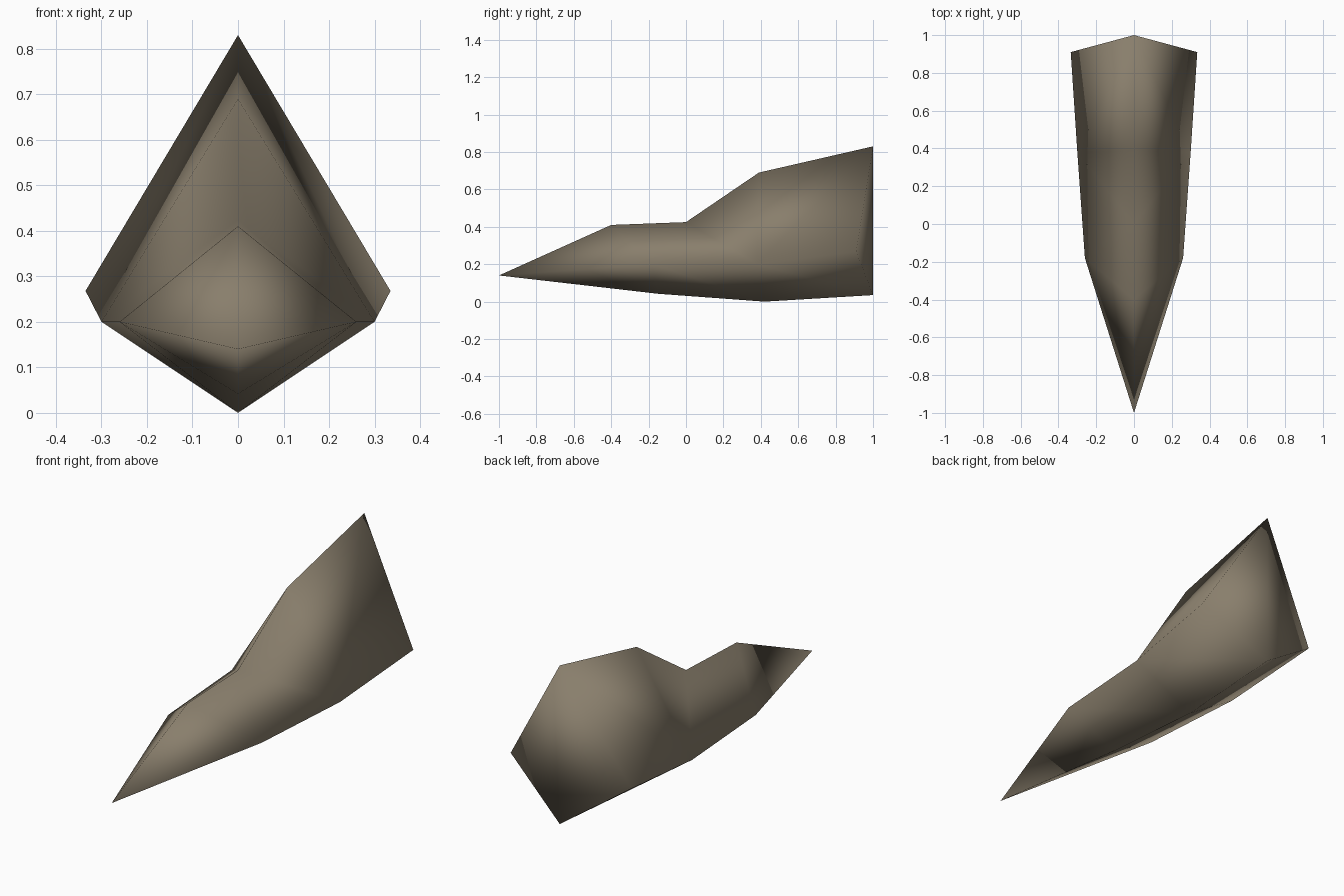
import bpy, bmesh

if "Cube" in bpy.data.objects:
    bpy.data.objects.remove(bpy.data.objects["Cube"])

# Centre-line profiles as (y, z), and right-hand corner points
nose = (0, -1.0, 0.14)
ridge = [(0, -0.40, 0.41), (0, 0.0, 0.425), (0, 0.39, 0.69), (0, 1.0, 0.83)]
keel = [(0, -0.15, 0.042), (0, 0.42, 0.003), (0, 1.0, 0.035)]
corners = [(0.26, -0.18, 0.20), (0.30, 0.38, 0.20), (0.335, 0.91, 0.268)]

bm = bmesh.new()
n = bm.verts.new(nose)
r = [bm.verts.new(p) for p in ridge]
k = [bm.verts.new(p) for p in keel]

# Both halves share the ridge and keel
for side in (1, -1):
    c = [bm.verts.new((side * x, y, z)) for x, y, z in corners]
    faces = [
        (n, c[0], r[0]), (n, k[0], c[0]),               # pointed front
        (r[0], c[0], r[1]), (r[1], c[0], c[1]),         # upper flank
        (r[1], c[1], r[2]), (r[2], c[1], r[3]), (r[3], c[1], c[2]),
        (c[0], k[0], k[1]), (c[0], k[1], c[1]),         # underside
        (c[1], k[1], k[2]), (c[1], k[2], c[2]),
        (r[3], c[2], k[2]),                             # back
    ]
    for f in faces:
        bm.faces.new(f)

bm.verts.ensure_lookup_table()
bm.verts[0].co.z -= min(0, min(v.co.z for v in bm.verts))
low = min(v.co.z for v in bm.verts)
for v in k[1:2]:
    v.co.z -= low
bmesh.ops.recalc_face_normals(bm, faces=bm.faces[:])
for f in bm.faces:
    f.smooth = True

mesh = bpy.data.meshes.new("rock_shard")
bm.to_mesh(mesh)
bm.free()

stone = bpy.data.materials.new("brown_grey_stone")
stone.diffuse_color = (0.25, 0.21, 0.15, 1)
stone.use_nodes = True
stone.node_tree.nodes["Principled BSDF"].inputs["Base Color"].default_value = stone.diffuse_color
mesh.materials.append(stone)
obj = bpy.data.objects.new("rock_shard", mesh)
bpy.context.collection.objects.link(obj)
